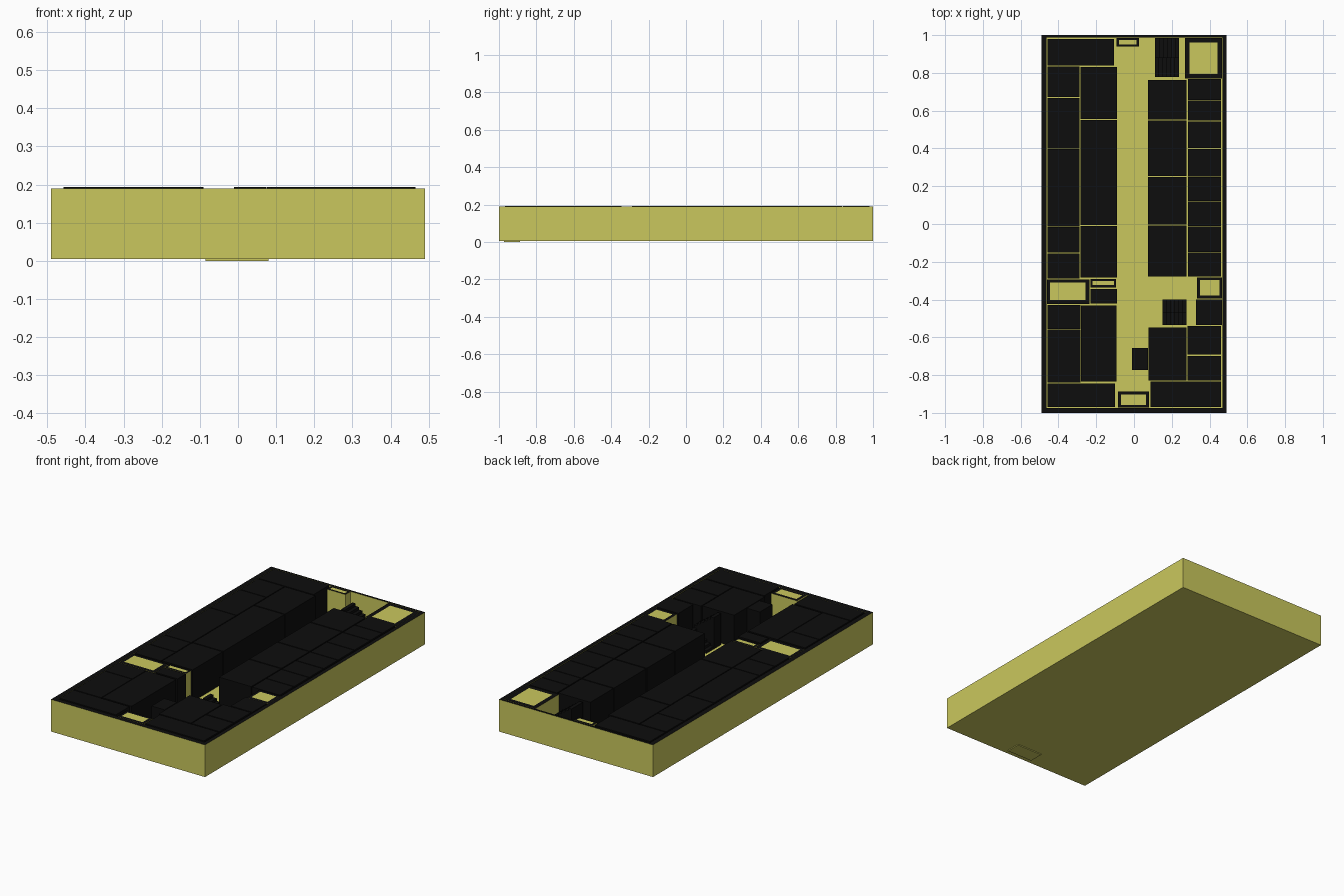
import bpy, bmesh

if "Cube" in bpy.data.objects:
    bpy.data.objects.remove(bpy.data.objects["Cube"])

Z0, FLOOR, TOP, ROOF = 0.005, 0.01, 0.19, 0.193


def material(name, rgb):
    m = bpy.data.materials.new(name)
    m.diffuse_color = (*rgb, 1)
    m.use_nodes = True
    m.node_tree.nodes["Principled BSDF"].inputs["Base Color"].default_value = m.diffuse_color
    return m


YELLOW = material("yellow", (0.59, 0.575, 0.11))
BLACK = material("black", (0.004, 0.004, 0.004))


def finish(bm, name, mats):
    bmesh.ops.recalc_face_normals(bm, faces=bm.faces)
    me = bpy.data.meshes.new(name)
    bm.to_mesh(me)
    bm.free()
    for m in mats:
        me.materials.append(m)
    ob = bpy.data.objects.new(name, me)
    bpy.context.collection.objects.link(ob)
    return ob


def add_box(bm, x0, x1, y0, y1, z0, z1):
    vs = bmesh.ops.create_cube(bm, size=1)["verts"]
    for v in vs:
        v.co.x = x1 if v.co.x > 0 else x0
        v.co.y = y1 if v.co.y > 0 else y0
        v.co.z = z1 if v.co.z > 0 else z0
    return max({f for v in vs for f in v.link_faces},
               key=lambda f: f.calc_center_median().z)


def move_rect(face, x0, x1, y0, y1):
    c = face.calc_center_median()
    for v in face.verts:
        v.co.x = x1 if v.co.x > c.x else x0
        v.co.y = y1 if v.co.y > c.y else y0


def framed_block(name, outer, inner, z0, inner_z):
    """Yellow block whose top is a black frame around an inner yellow face."""
    bm = bmesh.new()
    top = add_box(bm, *outer, z0, TOP)
    ring = bmesh.ops.inset_region(bm, faces=[top], thickness=0.005)["faces"]
    for f in ring:
        f.material_index = 1
    move_rect(top, *inner)
    if inner_z < TOP:
        for f in bmesh.ops.extrude_discrete_faces(bm, faces=[top])["faces"]:
            for v in f.verts:
                v.co.z = inner_z
    return finish(bm, name, [YELLOW, BLACK])


def room(name, x0, x1, y0, y1):
    bm = bmesh.new()
    add_box(bm, x0, x1, y0, y1, FLOOR, ROOF)
    return finish(bm, name, [BLACK])


def room_column(name, x0, x1, cuts, gap=0.003):
    for i, (a, b) in enumerate(zip(cuts, cuts[1:])):
        room(f"{name}_{i + 1}", x0, x1, b + gap, a - gap)


def stairs(name, x0, x1, y0, y1, steps=6):
    """Half-turn stair: back flight climbs towards +x, front flight returns."""
    ym, w, h = (y0 + y1) / 2, (x1 - x0) / steps, (TOP - FLOOR) / (2 * steps)
    bm = bmesh.new()
    for side in (0, 1):
        prof = [(x0, FLOOR), (x1, FLOOR)]
        for i in range(steps):
            if side:                                   # lower flight, at the back
                z = FLOOR + h * (steps - i)
            else:                                      # upper flight, at the front
                z = FLOOR + h * (steps + 1 + i)
            a, b = x1 - i * w, x1 - (i + 1) * w
            prof += [(a, z), (b, z)]
        ya, yb = (ym, y1) if side else (y0, ym)
        face = bm.faces.new([bm.verts.new((x, ya, z)) for x, z in prof])
        ext = bmesh.ops.extrude_face_region(bm, geom=[face])["geom"]
        bmesh.ops.translate(bm, vec=(0, yb - ya, 0),
                            verts=[v for v in ext if isinstance(v, bmesh.types.BMVert)])
    bmesh.ops.dissolve_degenerate(bm, dist=1e-6, edges=bm.edges)
    return finish(bm, name, [BLACK])


# Outer shell: slab and perimeter wall with dark rim
framed_block("outer_shell", (-0.49, 0.49, -1, 1), (-0.462, 0.468, -0.974, 0.987), Z0, FLOOR)

# Shafts with light tops
shafts = {
    "corner_shaft": ((0.27, 0.467, 0.77, 0.985), (0.295, 0.442, 0.795, 0.962), FLOOR),
    "rear_shaft": ((-0.093, 0.026, 0.94, 0.985), (-0.08, 0.013, 0.951, 0.973), FLOOR),
    "left_shaft": ((-0.46, -0.236, -0.423, -0.293), (-0.444, -0.258, -0.402, -0.31), FLOOR),
    "small_left_shaft": ((-0.231, -0.096, -0.337, -0.291), (-0.219, -0.107, -0.324, -0.302), FLOOR),
    "right_shaft": ((0.334, 0.467, -0.394, -0.282), (0.35, 0.452, -0.378, -0.297), FLOOR),
    "entrance_shaft": ((-0.085, 0.08, -0.972, -0.887), (-0.07, 0.063, -0.957, -0.903), 0.0),
}
for name, (outer, inner, z0) in shafts.items():
    framed_block(name, outer, inner, z0, TOP)

# Columns of rooms along both sides of the corridor
room_column("left_outer_room", -0.457, -0.289, [0.835, 0.67, 0.398, -0.014, -0.153, -0.29], 0.002)
room_column("left_inner_room", -0.284, -0.09, [0.835, 0.553, -0.008, -0.287])
room_column("left_front_outer_room", -0.457, -0.284, [-0.428, -0.557, -0.84], 0.002)
room_column("left_front_inner_room", -0.28, -0.093, [-0.428, -0.838])
room_column("right_inner_room", 0.075, 0.279, [0.766, 0.55, 0.252, -0.005, -0.281])
room_column("right_outer_room", 0.285, 0.461,
            [0.77, 0.655, 0.545, 0.4, 0.25, 0.12, -0.012, -0.15, -0.281], 0.002)
room_column("right_front_inner_room", 0.077, 0.279, [-0.545, -0.831])
room_column("right_front_outer_room", 0.284, 0.461, [-0.538, -0.695, -0.831])

# Single rooms
room("rear_left_room", -0.457, -0.106, 0.839, 0.98)
room("front_left_room", -0.457, -0.1, -0.968, -0.844)
room("front_right_room", 0.087, 0.461, -0.968, -0.835)
room("left_closet", -0.231, -0.09, -0.42, -0.345)
room("right_closet", 0.328, 0.465, -0.534, -0.4)
room("corridor_booth", -0.01, 0.073, -0.772, -0.657)

# Staircases
stairs("rear_stairs", 0.112, 0.237, 0.777, 0.984)
stairs("front_stairs", 0.15, 0.277, -0.534, -0.4)
